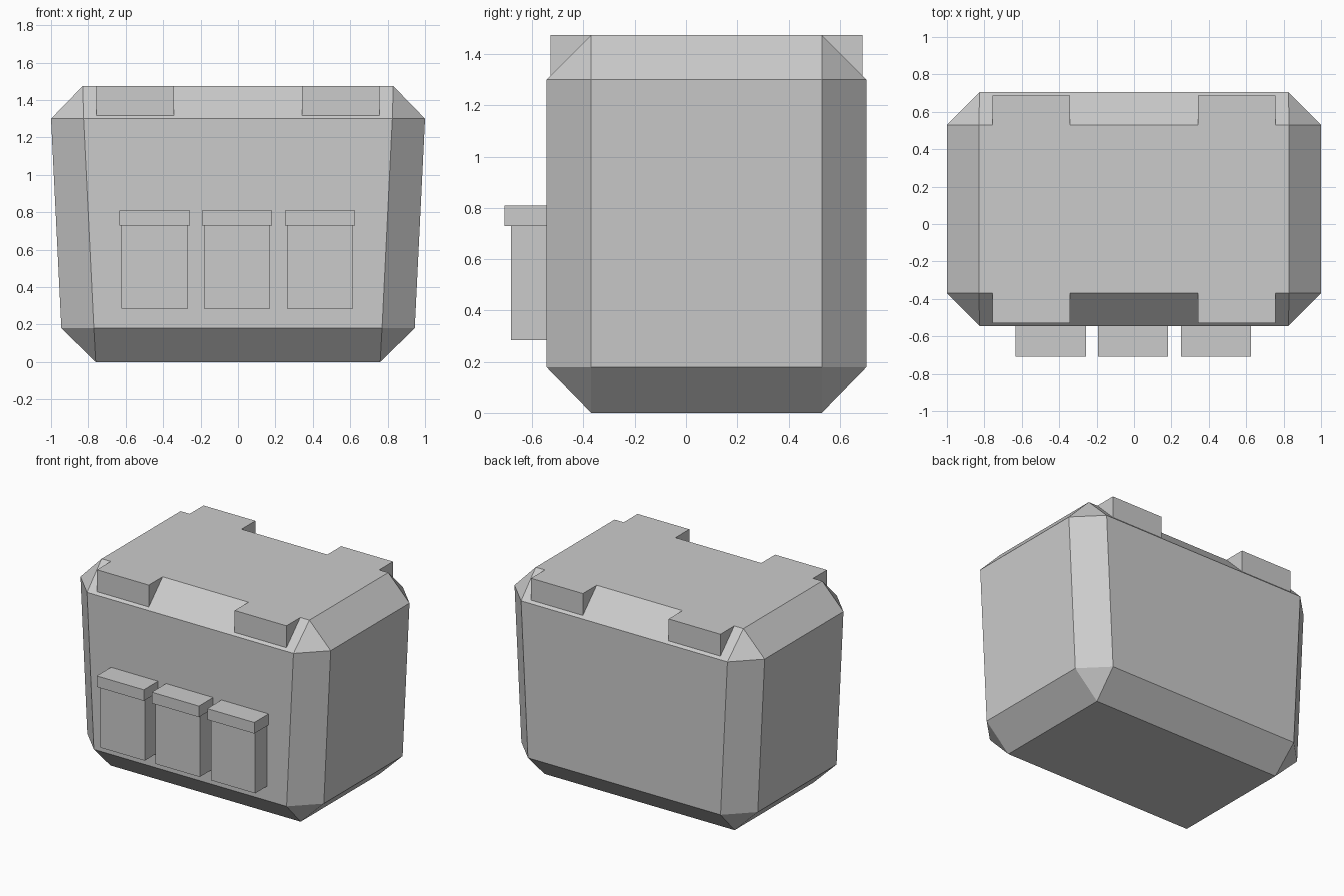
import bpy
import bmesh

cube = bpy.data.objects.get("Cube")
if cube:
    bpy.data.objects.remove(cube, do_unlink=True)

grey = bpy.data.materials.new("plain grey")
grey.use_nodes = True
COLOUR = (0.6, 0.6, 0.6, 1)
grey.diffuse_color = COLOUR
grey.node_tree.nodes["Principled BSDF"].inputs["Base Color"].default_value = COLOUR


def finish(name, bm):
    bmesh.ops.recalc_face_normals(bm, faces=bm.faces)
    mesh = bpy.data.meshes.new(name)
    bm.to_mesh(mesh)
    bm.free()
    mesh.materials.append(grey)
    obj = bpy.data.objects.new(name, mesh)
    bpy.context.collection.objects.link(obj)
    return obj


def box(name, x, y, z):
    """Box spanning the given (low, high) ranges."""
    bm = bmesh.new()
    bmesh.ops.create_cube(bm, size=1)
    for v in bm.verts:
        for i, (low, high) in enumerate((x, y, z)):
            v.co[i] = high if v.co[i] > 0 else low
    return finish(name, bm)


MID_Y = 0.08        # centre of the body in depth
INNER, OUTER = 0.45, 0.625   # half depths of the end faces and of the sides
TOP = 1.475

# Body: bevelled, slightly flared block as the hull of its corner points
bm = bmesh.new()
rings = [(0, 0.76, INNER), (0.18, 0.77, OUTER), (0.18, 0.945, INNER),
         (1.3, 0.825, OUTER), (1.3, 1.0, INNER), (TOP, 0.83, INNER)]
for z, x, y in rings:
    for sx in (-1, 1):
        for sy in (-1, 1):
            bm.verts.new((sx * x, MID_Y + sy * y, z))
bmesh.ops.convex_hull(bm, input=bm.verts[:])
bmesh.ops.dissolve_limit(bm, angle_limit=0.01, verts=bm.verts[:], edges=bm.edges[:])
finish("body", bm)

# Lid tabs: four blocks filling the sloped top edge, front and back
for side, sx in (("left", 1), ("right", -1)):
    x = sorted((sx * 0.343, sx * 0.757))
    for end, sy in (("front", -1), ("back", 1)):
        y = sorted((MID_Y + sy * INNER, MID_Y + sy * 0.608))
        box(f"{side}_{end}_lid_tab", x, y, (1.315, TOP))

# Three front pouches with overhanging flaps
FRONT = MID_Y - OUTER + 0.01
for name, x in (("right", -0.445), ("middle", -0.005), ("left", 0.438)):
    box(f"{name}_pouch", (x - 0.177, x + 0.177), (-0.682, FRONT), (0.285, 0.73))
    box(f"{name}_pouch_flap", (x - 0.188, x + 0.188), (-0.708, FRONT), (0.73, 0.81))
